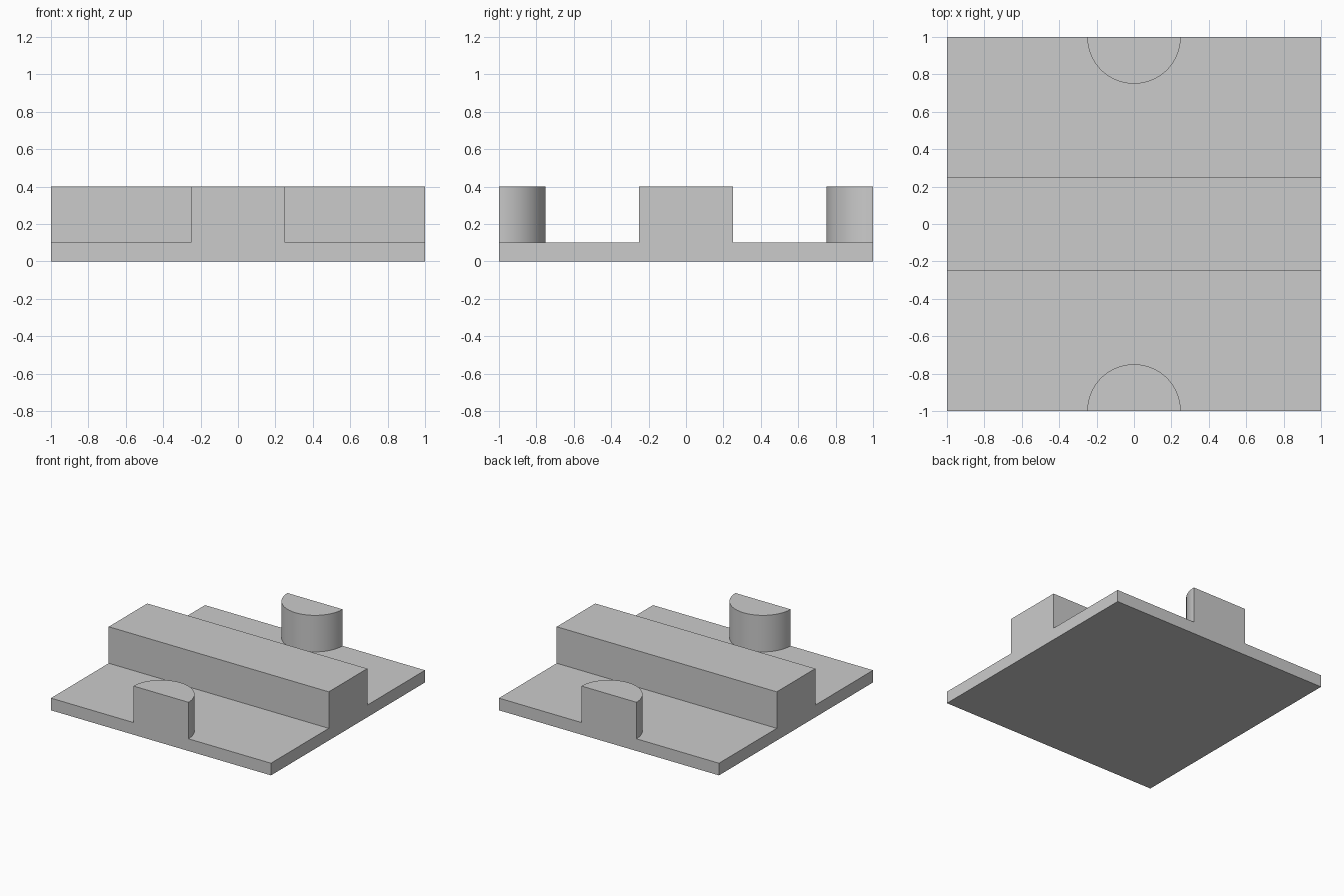
import bpy, bmesh
from math import sin, cos, pi, radians
from mathutils import Vector

if "Cube" in bpy.data.objects:
    bpy.data.objects.remove(bpy.data.objects["Cube"])

HALF = 1.0       # half width of the tile
BASE = 0.1       # plate thickness
TOP = 0.4        # height of the raised parts
R = 0.25         # half rib width and boss radius


def extrude(name, outline, direction):
    """Solid prism from a planar outline pushed along a direction."""
    bm = bmesh.new()
    face = bm.faces.new([bm.verts.new(p) for p in outline])
    res = bmesh.ops.extrude_face_region(bm, geom=[face], use_keep_orig=True)
    verts = [v for v in res["geom"] if isinstance(v, bmesh.types.BMVert)]
    bmesh.ops.translate(bm, verts=verts, vec=Vector(direction))
    bmesh.ops.recalc_face_normals(bm, faces=bm.faces)
    mesh = bpy.data.meshes.new(name)
    bm.to_mesh(mesh)
    bm.free()
    obj = bpy.data.objects.new(name, mesh)
    bpy.context.collection.objects.link(obj)
    return obj


# Plate with central rib: one cross-section swept along x
section = [(-HALF, 0), (HALF, 0), (HALF, BASE), (R, BASE),
           (R, TOP), (-R, TOP), (-R, BASE), (-HALF, BASE)]
tile = extrude("ribbed_plate", [(-HALF, y, z) for y, z in section], (2 * HALF, 0, 0))

# Half-round bosses on the front and back edges, fused into the plate
SEG = 48
for name, side in (("front_boss", -1), ("back_boss", 1)):
    arc = [(R * cos(pi * i / SEG), side * (HALF - R * sin(pi * i / SEG)), BASE / 2)
           for i in range(SEG + 1)]
    boss = extrude(name, arc, (0, 0, TOP - BASE / 2))
    bpy.context.view_layer.objects.active = tile
    mod = tile.modifiers.new(name, "BOOLEAN")
    mod.operation = "UNION"
    mod.solver = "EXACT"
    mod.object = boss
    bpy.ops.object.modifier_apply(modifier=mod.name)
    bpy.data.objects.remove(boss)

# Smooth the round walls, keep edges crisp
bpy.ops.object.select_all(action="DESELECT")
tile.select_set(True)
bpy.context.view_layer.objects.active = tile
bpy.ops.object.shade_smooth_by_angle(angle=radians(30))
